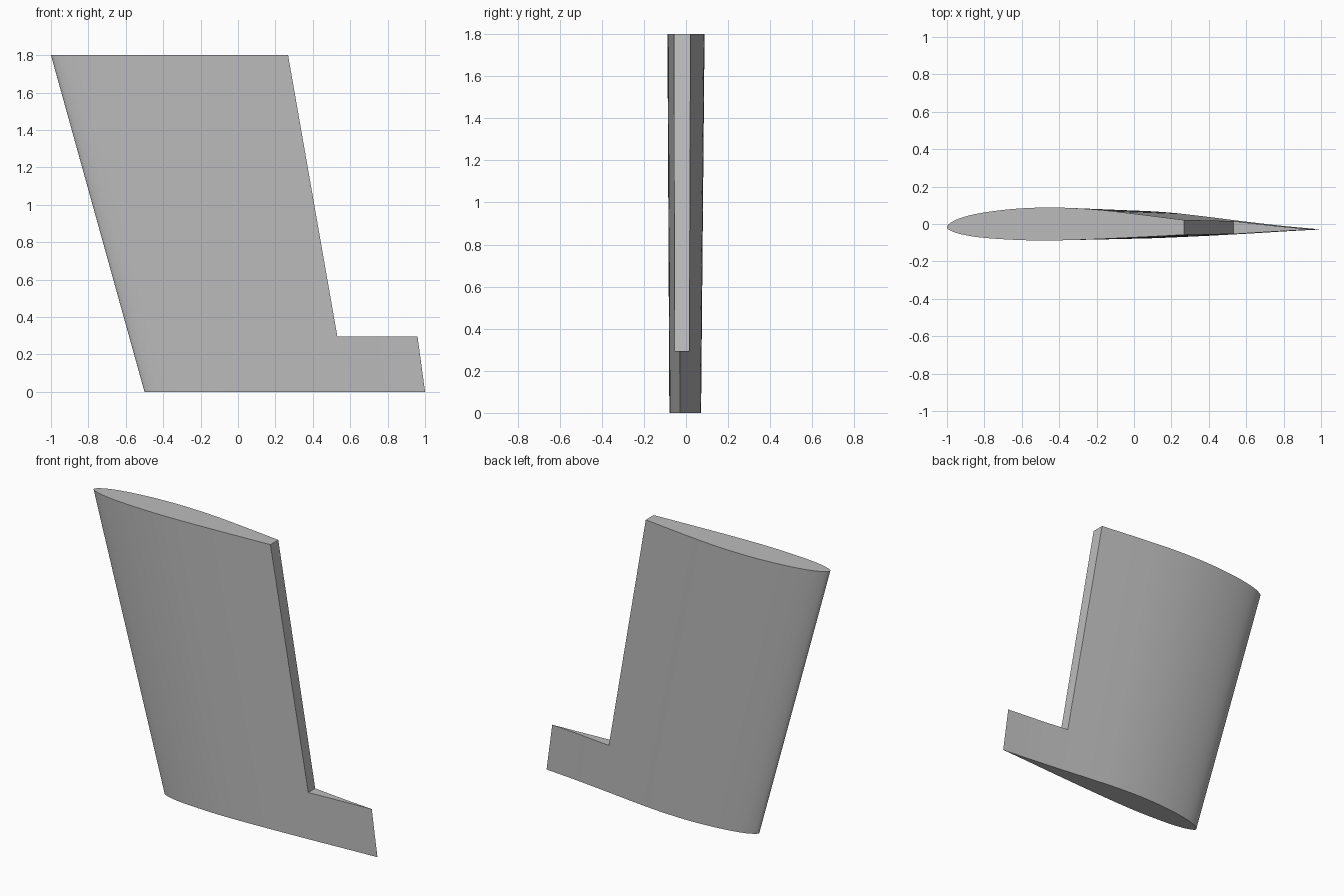
import bpy, bmesh
from mathutils import Vector

cube = bpy.data.objects.get("Cube")
if cube:
    bpy.data.objects.remove(cube, do_unlink=True)

HINGE = 0.722          # chord fraction where the rear part is cut away
TAB_Z, TOP_Z = 0.295, 1.8
BASE_Y = -0.026

# Aerofoil control points (chord fraction, offset): rear edge, over the back, nose, front side, rear edge
AFT_BACK = [(1, -.002), (.87, .010), (HINGE, .027)]
FORE = [(HINGE, .027), (.57, .046), (.45, .059), (.33, .065), (.22, .062), (.12, .051),
        (.05, .036), (.012, .019), (0, .005), (.012, -.006), (.05, -.018), (.12, -.028),
        (.25, -.035), (.38, -.034), (.55, -.027), (HINGE, -.018)]
AFT_FRONT = [(HINGE, -.018), (.87, -.009), (1, -.002)]


def smooth(points, steps=4):
    """Catmull-Rom curve through the points."""
    p = [Vector(q) for q in points]
    p = [2 * p[0] - p[1]] + p + [2 * p[-1] - p[-2]]
    out = []
    for a, b, c, d in zip(p, p[1:], p[2:], p[3:]):
        for i in range(steps):
            t = i / steps
            out.append(b + (c - a) * t / 2 + (a - 2.5 * b + 2 * c - d / 2) * t * t
                       + (1.5 * (b - c) + (d - a) / 2) * t ** 3)
    return out + [p[-2]]


loop = smooth(AFT_BACK + FORE[1:] + AFT_FRONT[1:])[:-1]
first = 4 * (len(AFT_BACK) - 1)
last = first + 4 * (len(FORE) - 1)


def place(p, z):
    """Put a section point on the swept, growing fin at height z."""
    lead = -0.5 - 0.5 * z / TOP_Z
    chord = 1.5 + 0.256 * z / TOP_Z
    return (lead + chord * p.x, BASE_Y + chord * p.y, z)


bm = bmesh.new()
base = [bm.verts.new(place(p, 0)) for p in loop]
mid = [bm.verts.new(place(p, TAB_Z)) for p in loop]
top = [bm.verts.new(place(p, TOP_Z)) for p in loop[first:last + 1]]
fore_mid = mid[first:last + 1]

# Skin of the full-chord foot, then of the shortened upper fin
for i in range(len(loop)):
    j = (i + 1) % len(loop)
    bm.faces.new((base[i], base[j], mid[j], mid[i]))
for i in range(len(top) - 1):
    bm.faces.new((fore_mid[i], fore_mid[i + 1], top[i + 1], top[i]))

# Rear wall, ledge over the foot, and end caps
bm.faces.new((fore_mid[-1], fore_mid[0], top[0], top[-1]))
bm.faces.new(mid[last:] + mid[:first + 1])
bm.faces.new(base)
bm.faces.new(top)
bmesh.ops.recalc_face_normals(bm, faces=bm.faces)

mesh = bpy.data.meshes.new("tail_fin")
bm.to_mesh(mesh)
bm.free()
fin = bpy.data.objects.new("tail_fin", mesh)
bpy.context.collection.objects.link(fin)

# Plain grey finish
grey = bpy.data.materials.new("plain_grey")
grey.use_nodes = True
colour = (0.5, 0.5, 0.5, 1)
grey.diffuse_color = colour
grey.node_tree.nodes["Principled BSDF"].inputs["Base Color"].default_value = colour
mesh.materials.append(grey)

bpy.context.view_layer.objects.active = fin
fin.select_set(True)
bpy.ops.object.shade_smooth_by_angle(angle=0.6)
